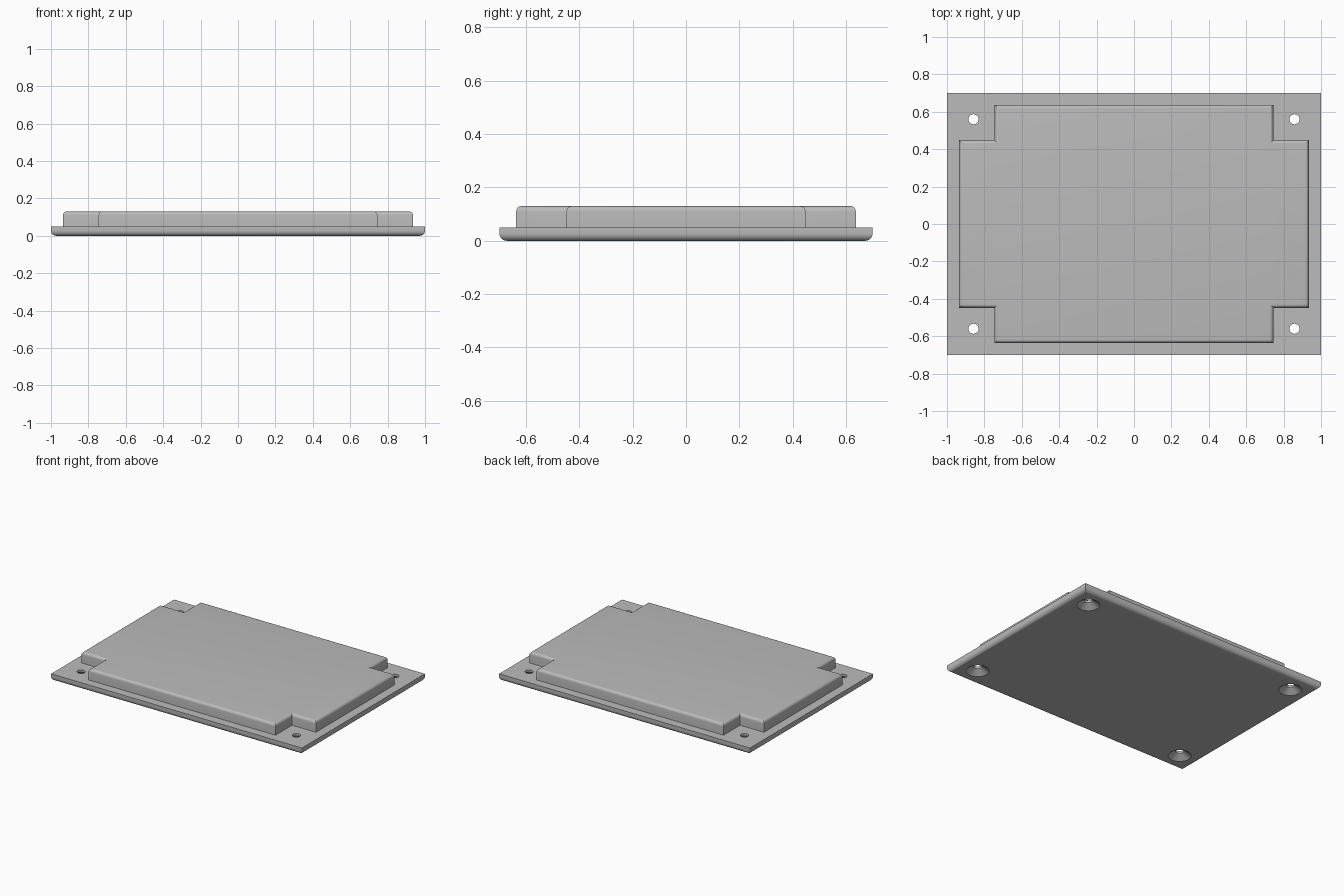
import bpy, bmesh, math

if "Cube" in bpy.data.objects:
    bpy.data.objects.remove(bpy.data.objects["Cube"])

grey = bpy.data.materials.new("neutral grey")
grey.use_nodes = True
COLOUR = (0.5, 0.5, 0.5, 1)
grey.diffuse_color = COLOUR
grey.node_tree.nodes["Principled BSDF"].inputs["Base Color"].default_value = COLOUR


def make_object(name, bm):
    bmesh.ops.recalc_face_normals(bm, faces=bm.faces[:])
    mesh = bpy.data.meshes.new(name)
    bm.to_mesh(mesh)
    bm.free()
    mesh.materials.append(grey)
    obj = bpy.data.objects.new(name, mesh)
    bpy.context.collection.objects.link(obj)
    return obj


def rounded_slab(name, outline, bottom, top, round_z, radius):
    """Extrude an outline and round only the rim at height round_z."""
    bm = bmesh.new()
    base = bm.faces.new([bm.verts.new((x, y, bottom)) for x, y in outline])
    grown = bmesh.ops.extrude_face_region(bm, geom=[base])["geom"]
    for v in grown:
        if isinstance(v, bmesh.types.BMVert):
            v.co.z = top
    rim = [e for e in bm.edges if all(abs(v.co.z - round_z) < 1e-5 for v in e.verts)]
    bmesh.ops.bevel(bm, geom=rim, offset=radius, segments=6, profile=0.5, affect='EDGES')
    return make_object(name, bm)


def activate(obj):
    bpy.ops.object.select_all(action='DESELECT')
    obj.select_set(True)
    bpy.context.view_layer.objects.active = obj


# Base plate with a rounded lower rim
W, D, PLATE_TOP, TOP = 1.0, 0.7, 0.05, 0.13
base_plate = rounded_slab("base_plate", [(-W, -D), (W, -D), (W, D), (-W, D)],
                          0, PLATE_TOP, 0, 0.028)

# Raised cover: cross-shaped outline, rounded upper rim
ox, oy, ix, iy = 0.935, 0.637, 0.745, 0.448
quarter = [(ox, iy), (ix, iy), (ix, oy)]
outline = (quarter + [(-x, y) for x, y in reversed(quarter)]
           + [(-x, -y) for x, y in quarter] + [(x, -y) for x, y in reversed(quarter)])
raised_cover = rounded_slab("raised_cover", outline, PLATE_TOP - 0.005, TOP, TOP, 0.02)

# Countersunk screw holes, cut from one revolved profile per corner
SIDES = 32
profile = [(0.078, -0.002), (0.027, 0.034), (0.027, 0.08)]
bm = bmesh.new()
for sx in (-1, 1):
    for sy in (-1, 1):
        rings = [[bm.verts.new((sx * 0.858 + r * math.cos(math.tau * i / SIDES),
                                sy * 0.56 + r * math.sin(math.tau * i / SIDES), z))
                  for i in range(SIDES)] for r, z in profile]
        for lower, upper in zip(rings, rings[1:]):
            for i in range(SIDES):
                j = (i + 1) % SIDES
                bm.faces.new((lower[i], lower[j], upper[j], upper[i]))
        bm.faces.new(rings[0][::-1])
        bm.faces.new(rings[-1])
cutter = make_object("screw_hole_cutter", bm)
cutter.hide_render = True

holes = base_plate.modifiers.new("screw_holes", 'BOOLEAN')
holes.operation = 'DIFFERENCE'
holes.solver = 'EXACT'
holes.object = cutter
activate(base_plate)
bpy.ops.object.modifier_apply(modifier=holes.name)
bpy.data.objects.remove(cutter)

# Smooth the rounded rims, keep the corners sharp
for obj in (base_plate, raised_cover):
    activate(obj)
    bpy.ops.object.shade_smooth_by_angle(angle=math.radians(30))
